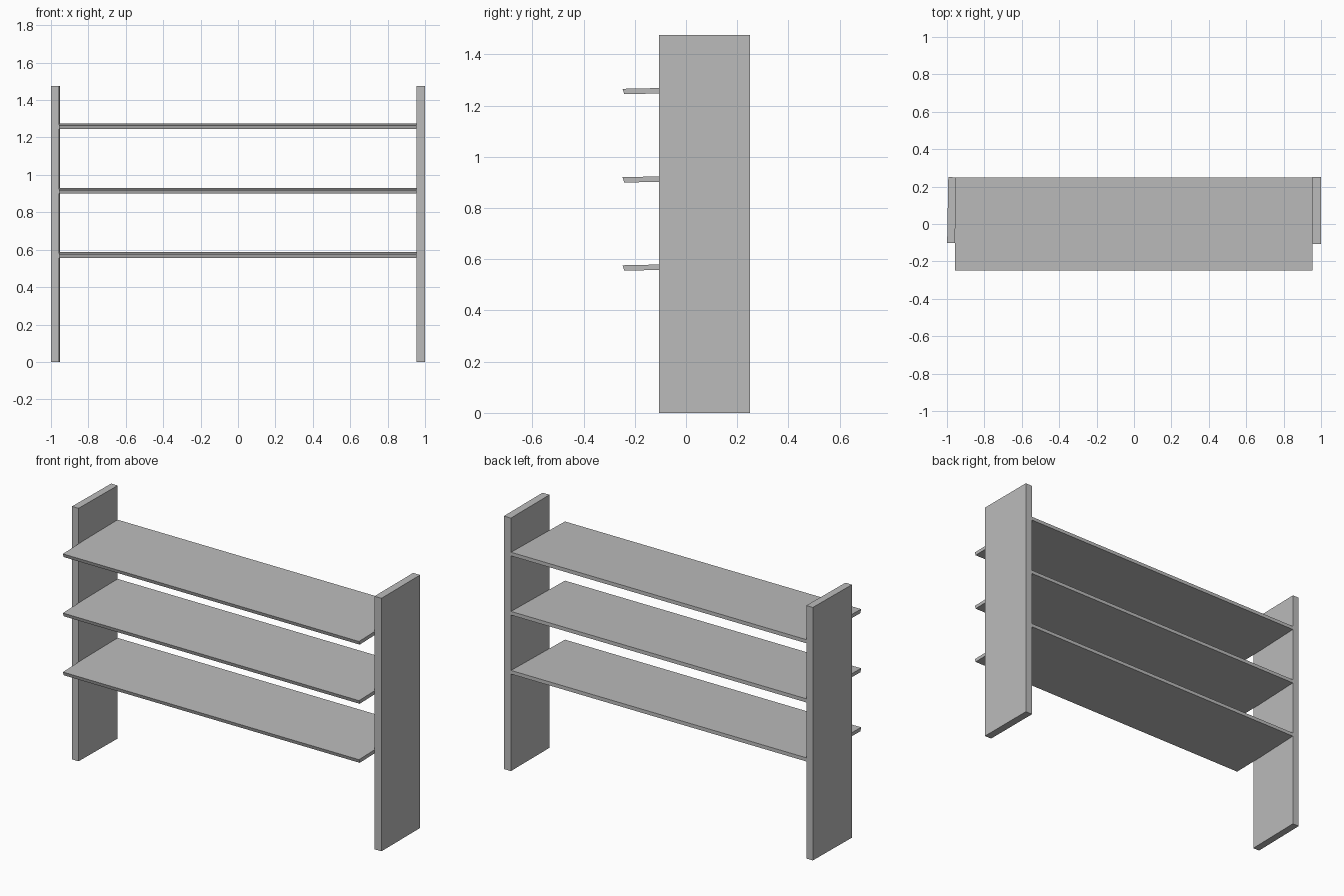
import bpy
import bmesh
import math
from mathutils import Matrix

cube = bpy.data.objects.get("Cube")
if cube:
    bpy.data.objects.remove(cube, do_unlink=True)

# One plain grey for every board
grey = bpy.data.materials.new("plain grey")
grey.use_nodes = True
colour = (0.5, 0.5, 0.5, 1)
grey.diffuse_color = colour
grey.node_tree.nodes["Principled BSDF"].inputs["Base Color"].default_value = colour


def board(name, size, centre, turn=0, tilt=0):
    """Flat board turned about z and tilted about x, in degrees."""
    bm = bmesh.new()
    bmesh.ops.create_cube(bm, size=1)
    place = (Matrix.Translation(centre)
             @ Matrix.Rotation(math.radians(turn), 4, "Z")
             @ Matrix.Rotation(math.radians(tilt), 4, "X")
             @ Matrix.Diagonal((*size, 1)))
    bm.transform(place)
    mesh = bpy.data.meshes.new(name)
    bm.to_mesh(mesh)
    bm.free()
    mesh.materials.append(grey)
    obj = bpy.data.objects.new(name, mesh)
    bpy.context.collection.objects.link(obj)
    return obj


# Upright side panels, the right one standing very slightly askew
board("left_side_panel", (0.045, 0.356, 1.475), (0.977, 0.072, 0.7375))
board("right_side_panel", (0.042, 0.352, 1.475), (-0.975, 0.074, 0.7375), turn=-1)

# Three long shelves, sloping down a little to the front
shelves = (("lower_shelf", 0.571), ("middle_shelf", 0.915), ("upper_shelf", 1.26))
for name, height in shelves:
    shelf = board(name, (1.91, 0.497, 0.021), (-0.001, 0.001, height), tilt=1.2)
    # Front edge undercut: its lower corners sit slightly further back
    for v in shelf.data.vertices:
        if v.co.y < 0 and v.co.z < height - 0.012:
            v.co.y += 0.006
